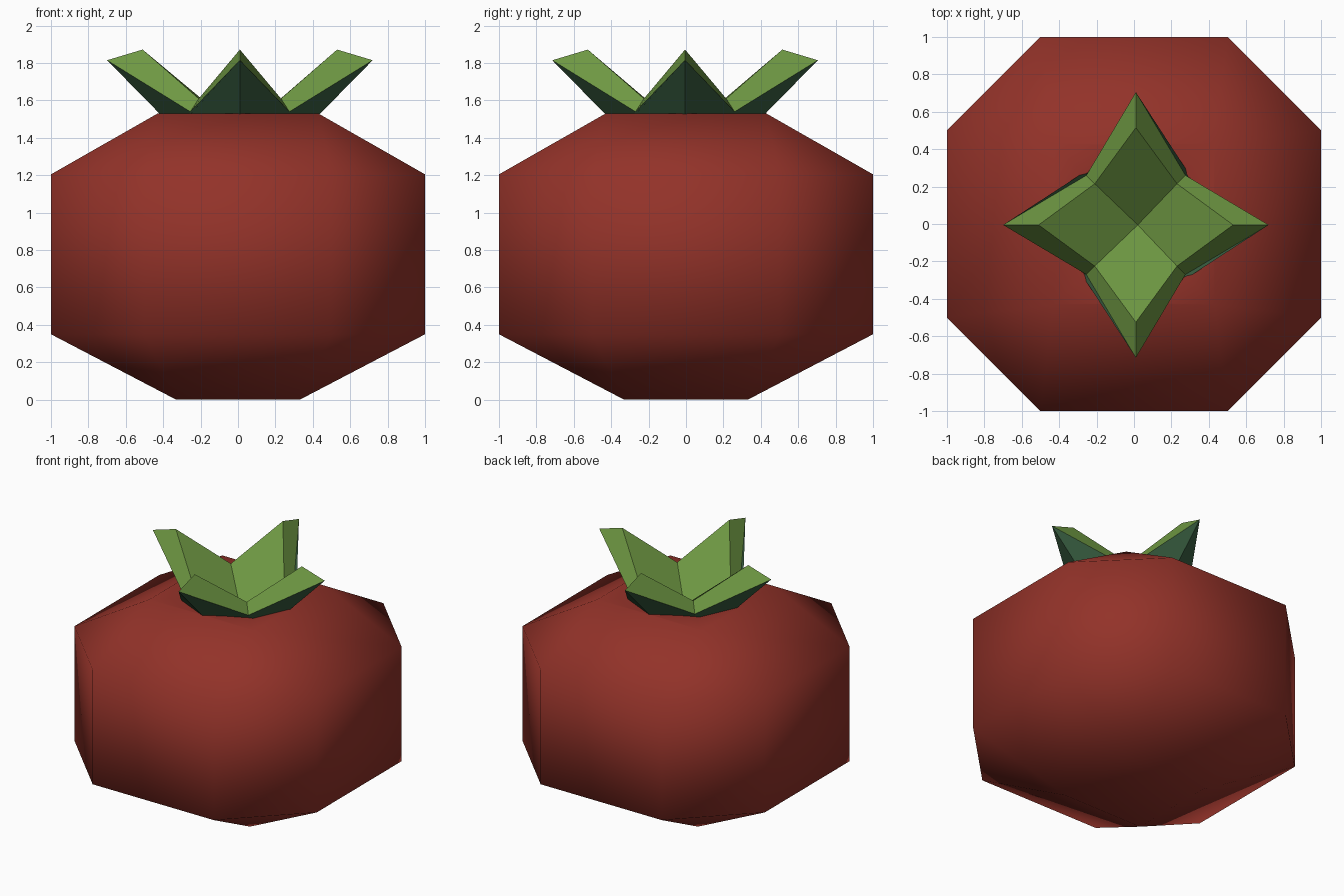
import bpy, bmesh, math

if "Cube" in bpy.data.objects:
    bpy.data.objects.remove(bpy.data.objects["Cube"])

def material(name, rgb):
    m = bpy.data.materials.new(name)
    m.diffuse_color = (*rgb, 1)
    m.use_nodes = True
    m.node_tree.nodes["Principled BSDF"].inputs["Base Color"].default_value = m.diffuse_color
    return m

red = material("tomato red", (0.29, 0.032, 0.022))
green = material("leaf green", (0.155, 0.31, 0.055))
dark = material("leaf underside green", (0.04, 0.11, 0.052))

def finish(bm, name, mats, smooth):
    bmesh.ops.recalc_face_normals(bm, faces=bm.faces)
    for f in bm.faces:
        f.smooth = smooth
    me = bpy.data.meshes.new(name)
    bm.to_mesh(me)
    bm.free()
    for m in mats:
        me.materials.append(m)
    ob = bpy.data.objects.new(name, me)
    bpy.context.collection.objects.link(ob)
    return ob

def quarter_turns(bm, points, z):
    """Repeat 2D points in four quarter turns to form a ring."""
    ring = []
    for i in range(4):
        for x, y in points:
            for _ in range(i):
                x, y = -y, x
            ring.append(bm.verts.new((x, y, z)))
    return ring

def star(bm, rt, zt, c, zc):
    """Ring of eight points: tips at rt and inner corners at (c, c)."""
    ring = []
    for k in range(8):
        r, z = (rt, zt) if k % 2 == 0 else (c * math.sqrt(2), zc)
        a = k * math.pi / 4
        ring.append(bm.verts.new((r * math.cos(a), r * math.sin(a), z)))
    return ring

def bridge(bm, a, b, mat=0):
    n = len(a)
    for k in range(n):
        j = (k + 1) % n
        bm.faces.new((a[k], a[j], b[j], b[k])).material_index = mat

# Tomato body: square base and crown joined to a chamfered square middle
bm = bmesh.new()
base = quarter_turns(bm, [(0.33, 0.33)], 0)
low = quarter_turns(bm, [(1, -0.5), (1, 0.5)], 0.35)
high = quarter_turns(bm, [(1, -0.5), (1, 0.5)], 1.205)
crown = quarter_turns(bm, [(0.43, 0.43)], 1.53)
bm.faces.new(base)
bridge(bm, low, high)
for sq, octagon in ((base, low), (crown, high)):
    for i in range(4):
        bm.faces.new((sq[i - 1], sq[i], octagon[2 * i + 1], octagon[2 * i]))
        bm.faces.new((sq[i], octagon[2 * i + 1], octagon[(2 * i + 2) % 8]))
# Crown rim around the leaf socket
rim = star(bm, 0.42, 1.53, 0.26, 1.525)
for i in range(4):
    bm.faces.new((crown[i], rim[(2 * i + 2) % 8], rim[2 * i + 1], rim[2 * i]))
    bm.faces.new((crown[i - 1], crown[i], rim[2 * i]))
finish(bm, "tomato_body", [red], True)

# Leaf crown: dark underside, thick rim and four kite-shaped upper faces
bm = bmesh.new()
under = star(bm, 0.42, 1.52, 0.28, 1.51)
outer = star(bm, 0.71, 1.815, 0.265, 1.54)
inner = star(bm, 0.52, 1.872, 0.22, 1.61)
bridge(bm, under, outer, 1)
bridge(bm, outer, inner, 0)
centre = bm.verts.new((0.01, 0, 1.43))
for k in range(0, 8, 2):
    bm.faces.new((centre, inner[k - 1], inner[k], inner[k + 1]))
leaves = finish(bm, "leaf_crown", [green, dark], False)
leaves.location = (0.01, -0.005, 0)
